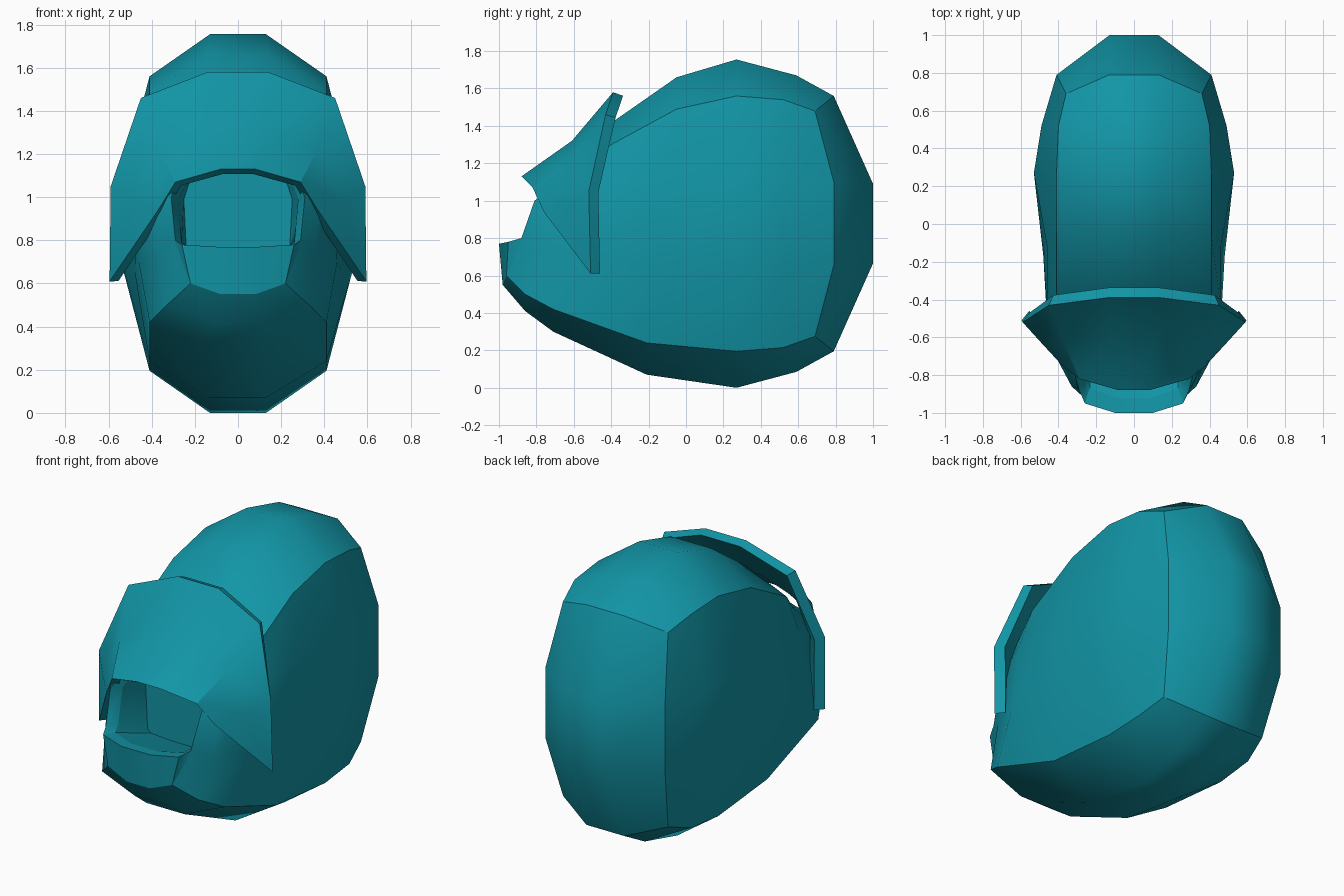
import bpy, bmesh, math
from mathutils import Vector

if "Cube" in bpy.data.objects:
    bpy.data.objects.remove(bpy.data.objects["Cube"])

teal = bpy.data.materials.new("teal")
teal.diffuse_color = (0.006, 0.30, 0.38, 1)
teal.use_nodes = True
teal.node_tree.nodes["Principled BSDF"].inputs["Base Color"].default_value = teal.diffuse_color


def mirror(half):
    """Half section (x > 0, top to bottom) -> full section round to the left."""
    return half + [(-x, y, z) for x, y, z in reversed(half)]


def flip(half3):
    """Upper three points -> six points, symmetric about the mid height."""
    return half3 + [(x, y, 1.755 - z) for x, y, z in reversed(half3)]


def loft(bm, rows, closed, sharp_cols=(), sharp_rows=()):
    cache = {}

    def vert(p):
        key = tuple(round(c, 4) for c in p)
        if key not in cache:
            cache[key] = bm.verts.new(key)
        return cache[key]

    grid = [[vert(p) for p in r] for r in rows]
    n = len(rows[0])
    for a, b in zip(grid, grid[1:]):
        for i in range(n if closed else n - 1):
            j = (i + 1) % n
            quad = list(dict.fromkeys((a[i], a[j], b[j], b[i])))
            if len(quad) > 2 and not bm.faces.get(quad):
                bm.faces.new(quad)
    if closed:
        for end in (grid[0], grid[-1]):
            bm.faces.new(list(dict.fromkeys(end)))
    # crease lines along the corners
    pairs = [(grid[r][i], grid[r][(i + 1) % n]) for r in sharp_rows for i in range(n)]
    pairs += [(grid[r][c], grid[r + 1][c]) for c in sharp_cols for r in range(1, len(grid) - 1)]
    creases = [bm.edges.get(p) for p in pairs if p[0] != p[1]]
    for f in bm.faces:
        f.smooth = True
    for e in creases:
        if e:
            e.smooth = False


def finish(bm, name):
    me = bpy.data.meshes.new(name)
    bm.to_mesh(me)
    bm.free()
    me.materials.append(teal)
    ob = bpy.data.objects.new(name, me)
    bpy.context.collection.objects.link(ob)
    return ob


# Helmet shell: sections from the back cap to the face opening
back = [
    flip([(.13, 1, 1.09)] * 3),
    flip([(.13, .79, 1.56), (.36, .69, 1.48), (.41, .79, 1.1)]),
    flip([(.13, .59, 1.67), (.40, .52, 1.54), (.49, .52, 1.1)]),
    flip([(.13, .27, 1.755), (.41, .27, 1.56), (.53, .27, 1.1)]),
]
front = [
    [(.14, -.05, 1.66), (.41, -.05, 1.49), (.46, -.12, 1.1),
     (.48, -.17, .66), (.41, -.21, .24), (.13, -.21, .07)],
    [(.14, -.38, 1.43), (.41, -.40, 1.30), (.46, -.45, 1.08),
     (.46, -.52, .70), (.41, -.71, .42), (.13, -.71, .30)],
    [(.13, -.52, 1.27), (.36, -.54, 1.16), (.38, -.70, 1.02),
     (.36, -.76, .74), (.33, -.86, .50), (.11, -.86, .41)],
    [(.12, -.66, 1.17), (.27, -.68, 1.10), (.31, -.81, 1.0),
     (.30, -.87, .80), (.22, -.96, .60), (.08, -.98, .55)],
]
# Chin rim, then the recess behind it
rim = front[-1][:3] + [(.29, -.88, .80), (.26, -.95, .78), (.10, -1.0, .77)]
inner = [(x * .9, y + .08, z - .01) for x, y, z in rim]
deep = [(x * .9, -.55, z if i < 3 else z - .12) for i, (x, y, z) in enumerate(inner)]
rows = [mirror(h) for h in back + front + [rim, inner, deep]]
bm = bmesh.new()
loft(bm, rows, True, (1, 4, 7, 10), (1, 7, 8, 9, 10))
bmesh.ops.recalc_face_normals(bm, faces=bm.faces)
finish(bm, "helmet_shell")

# Visor: rear edge, middle bulge, lower edge, meeting in pointed side tips
tip = (.595, -.51, .61)
rear = [(.14, -.39, 1.58), (.45, -.43, 1.46), (.59, -.52, 1.05), tip]
middle = [(.12, -.61, 1.32), (.37, -.63, 1.22), (.49, -.63, .98), tip]
lower = [(.08, -.88, 1.13), (.29, -.82, 1.07), (.37, -.76, .94), tip]
bm = bmesh.new()
loft(bm, [list(mirror(h[::-1])[i] for i in (0, 1, 2, 3, 4, 5, 6, 7)) for h in (rear, middle, lower)], False)
bm.normal_update()
if sum(f.normal.y for f in bm.faces) > 0:
    bmesh.ops.reverse_faces(bm, faces=bm.faces[:])
bm.normal_update()
# thicken inwards, keeping the outer skin in place
outer = bm.faces[:]
border = [e for e in bm.edges if e.is_boundary]
twin = {v: bm.verts.new(v.co - v.normal * .03 + Vector((-.03 * v.co.x, .03, 0))) for v in bm.verts[:]}
for f in outer:
    bm.faces.new([twin[v] for v in reversed(f.verts)])
for e in border:
    a, b = e.verts
    bm.faces.new((a, b, twin[b], twin[a]))
bmesh.ops.recalc_face_normals(bm, faces=bm.faces)
for f in bm.faces:
    f.smooth = True
for e in bm.edges:
    e.smooth = e.calc_face_angle(0) < math.radians(35)
finish(bm, "visor")
